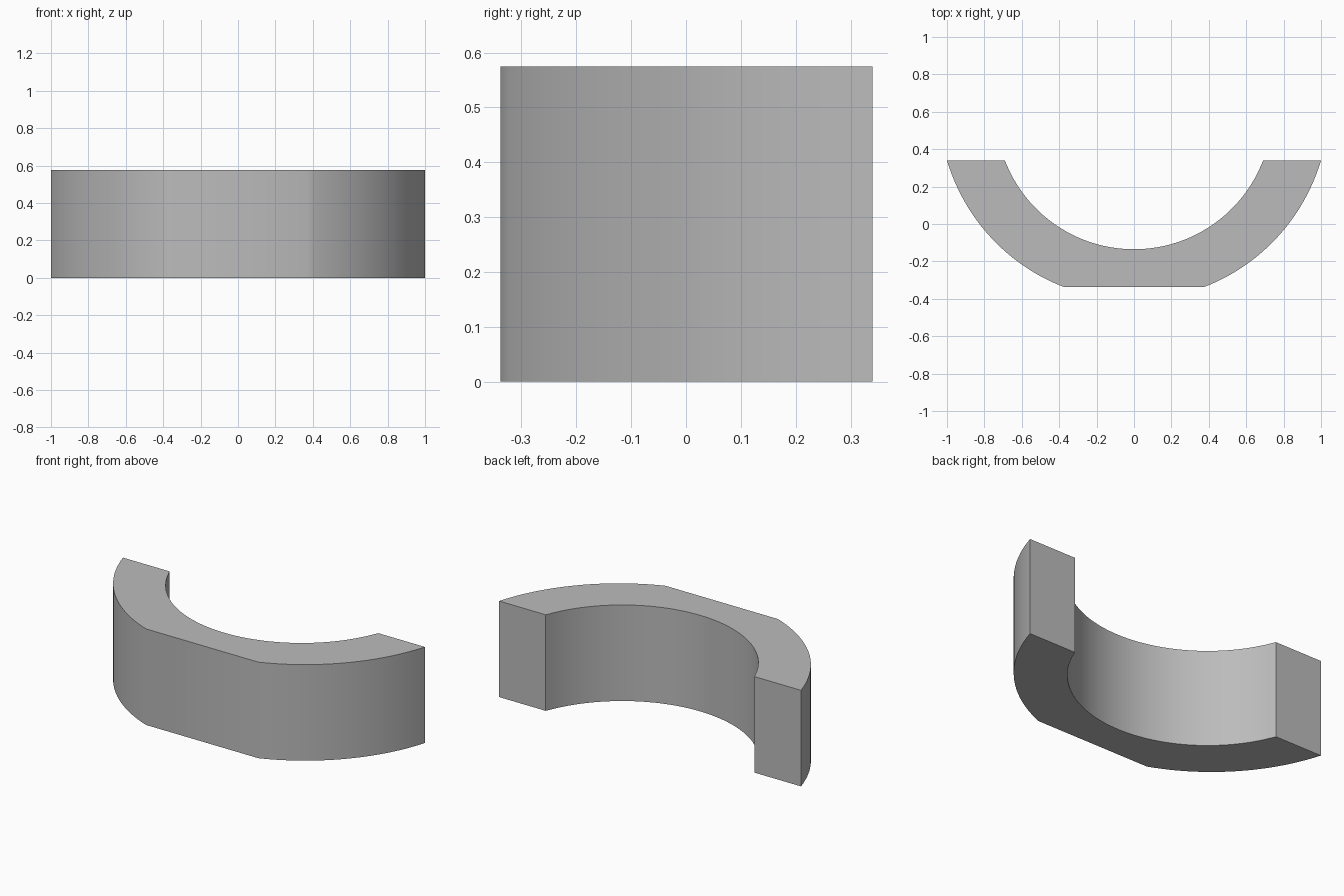
import bpy
import bmesh
from math import asin, cos, sin

HEIGHT = 0.575
BACK, FRONT = 0.34, -0.338


def arc(centre_y, radius, end_x, start_x, steps):
    """Points on the +x side, from the back end towards the front."""
    a, b = asin(end_x / radius), asin(start_x / radius)
    angles = [a + (b - a) * i / steps for i in range(steps + 1)]
    return [(radius * sin(t), centre_y - radius * cos(t)) for t in angles]


def mirrored(half):
    """Continue a half profile across x = 0 without repeating the middle."""
    return half + [(-x, y) for x, y in reversed(half) if abs(x) > 1e-5]


# Outer curve with a flat front, and the round inner curve
outer = arc(0.6355, 1.0423, 1.0, 0.372, 24)
outer[0], outer[-1] = (1.0, BACK), (0.372, FRONT)
inner = arc(0.604, 0.739, 0.691, 0.0, 32)
inner[0] = (0.691, BACK)
profile = mirrored(outer) + mirrored(inner)[::-1]

# Extrude the closed profile upwards
bm = bmesh.new()
base = bm.faces.new([bm.verts.new((x, y, 0)) for x, y in profile])
top = bmesh.ops.extrude_face_region(bm, geom=[base], use_keep_orig=True)
for v in top["geom"]:
    if isinstance(v, bmesh.types.BMVert):
        v.co.z = HEIGHT
bmesh.ops.recalc_face_normals(bm, faces=bm.faces[:])
mesh = bpy.data.meshes.new("curved_block")
bm.to_mesh(mesh)
bm.free()

# Plain grey finish
grey = bpy.data.materials.new("grey")
grey.use_nodes = True
grey.diffuse_color = (0.5, 0.5, 0.5, 1)
grey.node_tree.nodes["Principled BSDF"].inputs["Base Color"].default_value = grey.diffuse_color
mesh.materials.append(grey)

cube = bpy.data.objects.get("Cube")
if cube:
    bpy.data.objects.remove(cube, do_unlink=True)

block = bpy.data.objects.new("curved_block", mesh)
bpy.context.collection.objects.link(block)
bpy.context.view_layer.objects.active = block
block.select_set(True)
bpy.ops.object.shade_smooth_by_angle()
